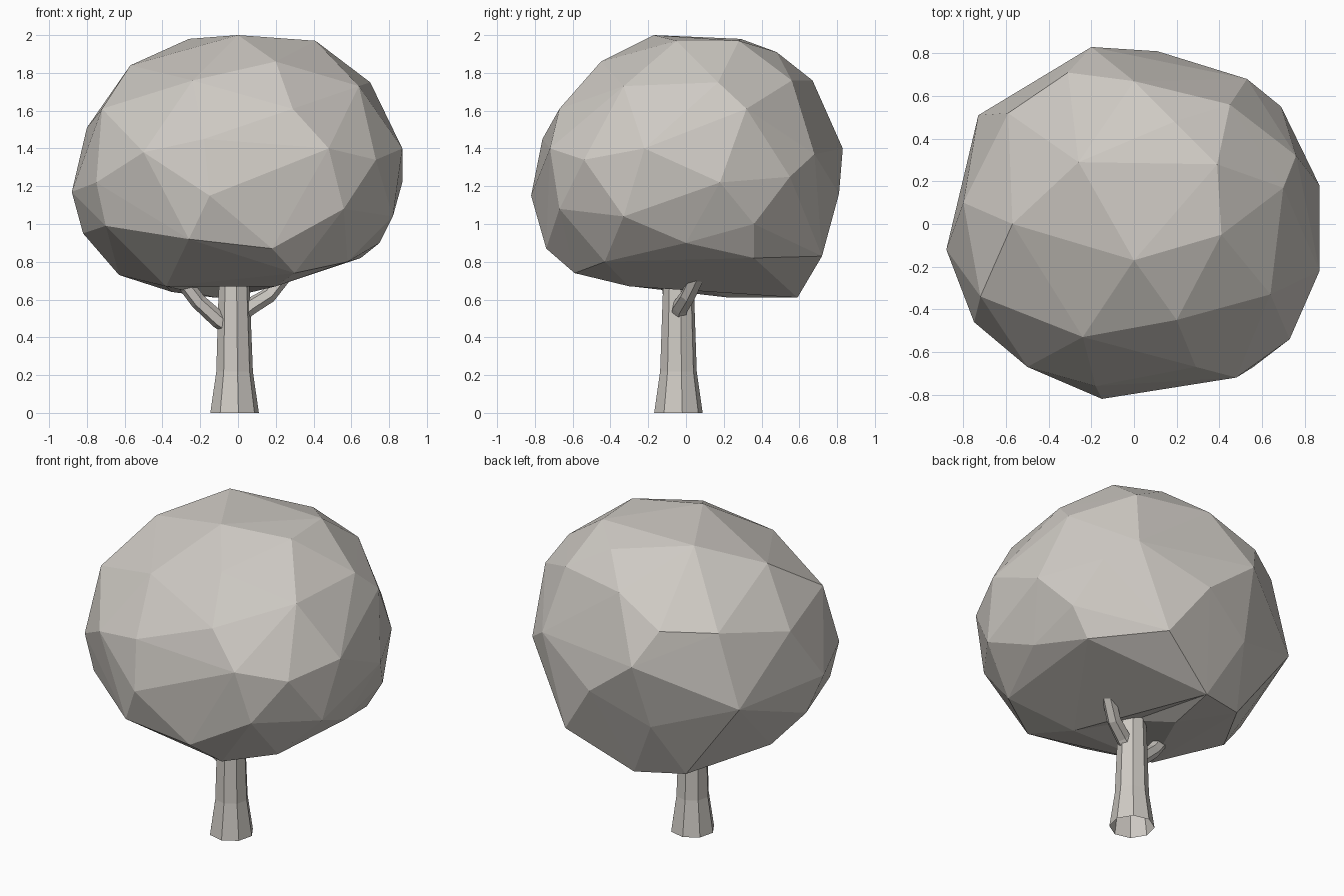
import bpy
import bmesh
import math
from mathutils import Vector

default_cube = bpy.data.objects.get("Cube")
if default_cube:
    bpy.data.objects.remove(default_cube, do_unlink=True)

# One warm grey for the whole tree
colour = (0.62, 0.59, 0.55, 1.0)
warm_grey = bpy.data.materials.new("warm_grey")
warm_grey.use_nodes = True
warm_grey.diffuse_color = colour
principled = warm_grey.node_tree.nodes["Principled BSDF"]
principled.inputs["Base Color"].default_value = colour
principled.inputs["Roughness"].default_value = 0.9


def finish(name, bm):
    """Turn a bmesh into a flat-shaded object with the grey material."""
    bmesh.ops.recalc_face_normals(bm, faces=bm.faces[:])
    mesh = bpy.data.meshes.new(name)
    bm.to_mesh(mesh)
    bm.free()
    mesh.materials.append(warm_grey)
    obj = bpy.data.objects.new(name, mesh)
    bpy.context.collection.objects.link(obj)
    return obj


def tube(name, path, radii, sides, phase=0.0):
    """Open faceted tube through the path points, tapered by radii."""
    bm = bmesh.new()
    points = [Vector(p) for p in path]
    rings = []
    for i, (point, radius) in enumerate(zip(points, radii)):
        before = points[max(i - 1, 0)]
        after = points[min(i + 1, len(points) - 1)]
        turn = Vector((0, 0, 1)).rotation_difference((after - before).normalized())
        ring = []
        for k in range(sides):
            angle = phase + math.tau * k / sides
            offset = Vector((math.cos(angle), math.sin(angle), 0)) * radius
            ring.append(bm.verts.new(point + turn @ offset))
        rings.append(ring)
    for low, high in zip(rings, rings[1:]):
        for k in range(sides):
            n = (k + 1) % sides
            bm.faces.new((low[k], low[n], high[n], high[k]))
    return finish(name, bm)


# Trunk: flared octagonal column, open underneath
tube("trunk",
     [(-0.018, -0.04, 0), (-0.018, -0.04, 0.22), (-0.02, -0.04, 0.6), (-0.02, -0.04, 0.72)],
     [0.13, 0.098, 0.085, 0.08], 8, math.radians(9))

# Branches: bent limbs running from the trunk into the crown
tube("right_branch",
     [(-0.04, -0.05, 0.45), (-0.1, -0.06, 0.49), (-0.21, -0.08, 0.59), (-0.31, -0.1, 0.72)],
     [0.045, 0.045, 0.042, 0.04], 6)
tube("left_branch",
     [(0.01, -0.04, 0.52), (0.06, -0.03, 0.56), (0.16, 0.01, 0.62), (0.24, 0.06, 0.72)],
     [0.045, 0.045, 0.042, 0.04], 6)

# Crown: lumpy rounded body, with its main corners placed by hand
centre = Vector((0, 0, 1.3))
size = Vector((0.87, 0.82, 0.71))
corners = [
    # top
    (0, -.17, 2), (-.26, .29, 1.98), (.39, .28, 1.97), (.41, -.05, 1.97),
    (-.57, 0, 1.84), (.19, .48, 1.91),
    # shoulders
    (-.24, -.53, 1.76), (.2, -.45, 1.86), (.64, -.33, 1.73), (.7, .17, 1.75),
    (.45, .56, 1.76), (0, .67, 1.76), (-.31, .71, 1.61), (-.59, .52, 1.6),
    (-.72, -.34, 1.61), (.29, -.67, 1.61), (.76, .32, 1.61),
    # sides
    (-.5, -.67, 1.38), (-.15, -.82, 1.15), (-.18, -.76, 1.45), (.48, -.72, 1.4),
    (.73, -.54, 1.34), (.87, -.22, 1.4), (.87, .18, 1.22), (-.88, -.12, 1.17),
    (-.8, .1, 1.51), (-.75, -.46, 1.22), (-.2, .83, 1.4), (.11, .81, 1.16),
    (.53, .68, 1.37), (.69, .55, 1.25), (-.73, .51, 1.15), (.56, -.67, 1.08),
    (.82, -.33, 1.04), (.76, .36, 1),
    # lower edge
    (.75, 0, .9), (.18, -.74, .87), (-.26, -.75, .92), (-.7, -.44, .99),
    (.58, -.43, .8), (.3, -.59, .74), (.2, -.3, .67), (-.38, -.29, .67),
    (-.63, .05, .73), (-.82, -.03, .95), (-.35, .5, .64), (-.05, .59, .61),
    (.34, .72, .83), (.65, .36, .82),
]


def direction(p):
    d = p - centre
    return Vector([a / s for a, s in zip(d, size)]).normalized()


points = [Vector(c) for c in corners]

# Wide gaps between the corners are filled from the rounded body
ball = bmesh.new()
bmesh.ops.create_icosphere(ball, subdivisions=3, radius=1)
for vert in ball.verts:
    d = vert.co.normalized()
    if d.z > -0.65 and max(d.dot(direction(p)) for p in points) < 0.91:
        points.append(centre + d * size)
ball.free()

crown = bmesh.new()
for p in points:
    crown.verts.new(p)
crown.verts.new((-0.12, 0.23, 0.61))
hollow = crown.verts.new((-0.02, -0.03, 0.625))
bmesh.ops.convex_hull(crown, input=crown.verts[:])
loose = [v for v in crown.verts if not v.link_faces]
bmesh.ops.delete(crown, geom=loose, context="VERTS")

# Underside dips inwards where the trunk meets it
hollow.co.z = 0.7
finish("crown", crown)
